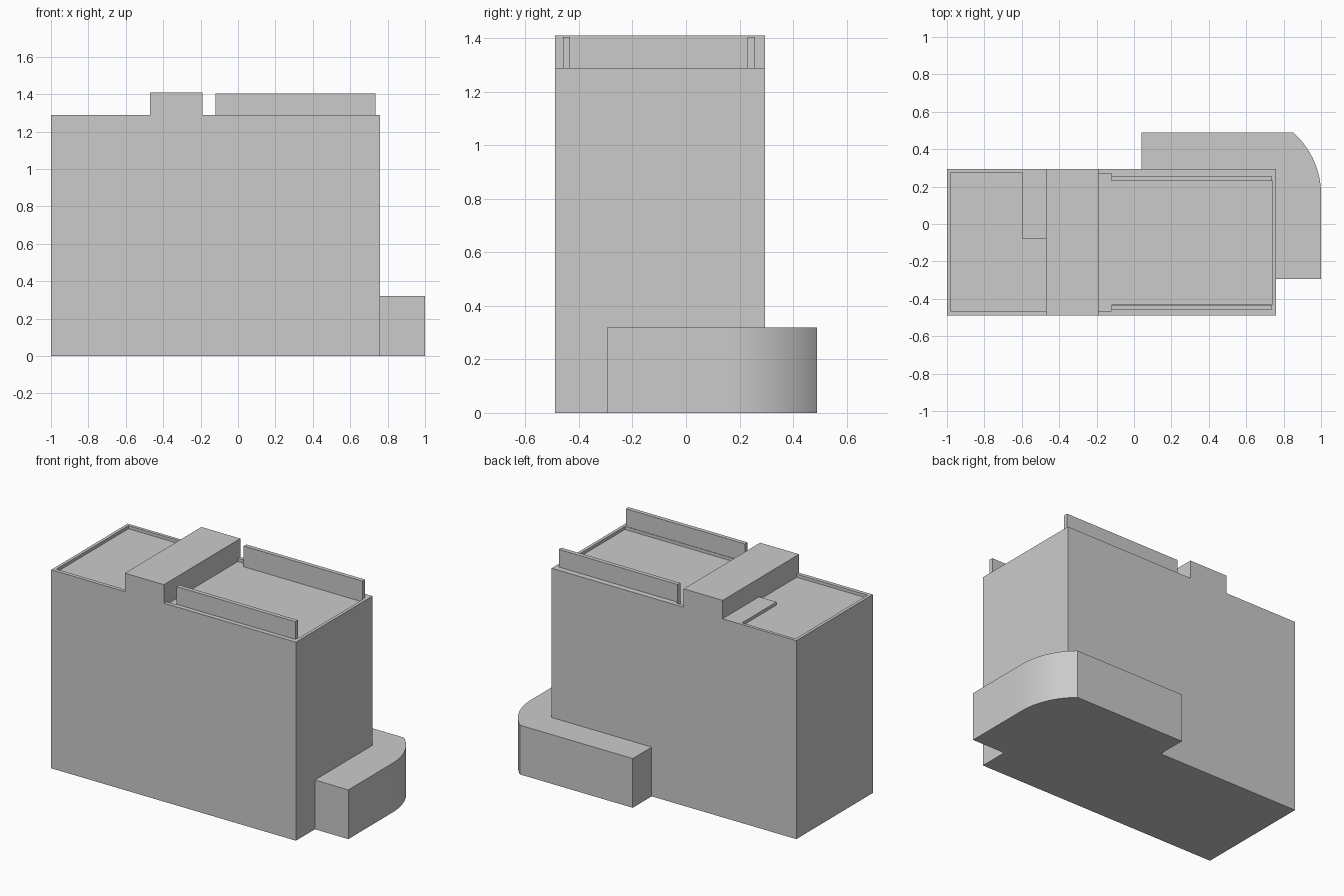
import bpy, bmesh
from math import cos, sin, radians

if "Cube" in bpy.data.objects:
    bpy.data.objects.remove(bpy.data.objects["Cube"])

ROOF, FLOOR = 1.29, 1.27


def prism(name, outline, z0, z1):
    """Extrude a counter-clockwise plan outline from z0 to z1."""
    bm = bmesh.new()
    base = bm.faces.new([bm.verts.new((x, y, z0)) for x, y in outline])
    top = bmesh.ops.extrude_face_region(bm, geom=[base], use_keep_orig=True)
    bmesh.ops.translate(bm, vec=(0, 0, z1 - z0),
                        verts=[g for g in top["geom"] if isinstance(g, bmesh.types.BMVert)])
    bmesh.ops.recalc_face_normals(bm, faces=bm.faces)
    mesh = bpy.data.meshes.new(name)
    bm.to_mesh(mesh)
    bm.free()
    obj = bpy.data.objects.new(name, mesh)
    bpy.context.collection.objects.link(obj)
    return obj


def box(name, x0, x1, y0, y1, z0, z1):
    return prism(name, [(x0, y0), (x1, y0), (x1, y1), (x0, y1)], z0, z1)


# Main tower block
tower = box("main_tower", -1, 0.76, -0.49, 0.295, 0, ROOF)

# Sunken roof decks, leaving a thin parapet and a raised corner pad
decks = {
    "left_deck_cutter": [(-0.98, -0.465), (-0.47, -0.465), (-0.47, -0.08),
                         (-0.595, -0.08), (-0.595, 0.275), (-0.98, 0.275)],
    "right_deck_cutter": [(-0.19, -0.465), (-0.12, -0.465), (-0.12, -0.43),
                          (0.74, -0.43), (0.74, 0.23), (-0.12, 0.23),
                          (-0.12, 0.27), (-0.19, 0.27)],
}
for name, outline in decks.items():
    cutter = prism(name, outline, FLOOR, ROOF + 0.1)
    cutter.hide_render = True
    cutter.hide_set(True)
    cut = tower.modifiers.new(name, "BOOLEAN")
    cut.operation = "DIFFERENCE"
    cut.solver = "EXACT"
    cut.object = cutter

# Raised roof block across the full depth
box("roof_block", -0.47, -0.19, -0.49, 0.295, ROOF, 1.41)

# Two long screen walls beside the right deck
for name, y in (("front_screen_wall", -0.46), ("back_screen_wall", 0.23)):
    box(name, -0.12, 0.735, y, y + 0.03 - 0.003, ROOF, 1.405)

# Low wing wrapping the back right corner, with a rounded end
arc = [(0.562 + 0.438 * cos(radians(a)), 0.16 + 0.438 * sin(radians(a)))
       for a in [48.9 * i / 16 for i in range(17)]]
wing = prism("low_wing", [(0.76, -0.295), (1, -0.295)] + arc +
             [(0.04, 0.49), (0.04, 0.295), (0.76, 0.295)], 0, 0.32)
bpy.context.view_layer.objects.active = wing
wing.select_set(True)
bpy.ops.object.shade_smooth_by_angle(angle=radians(30))
